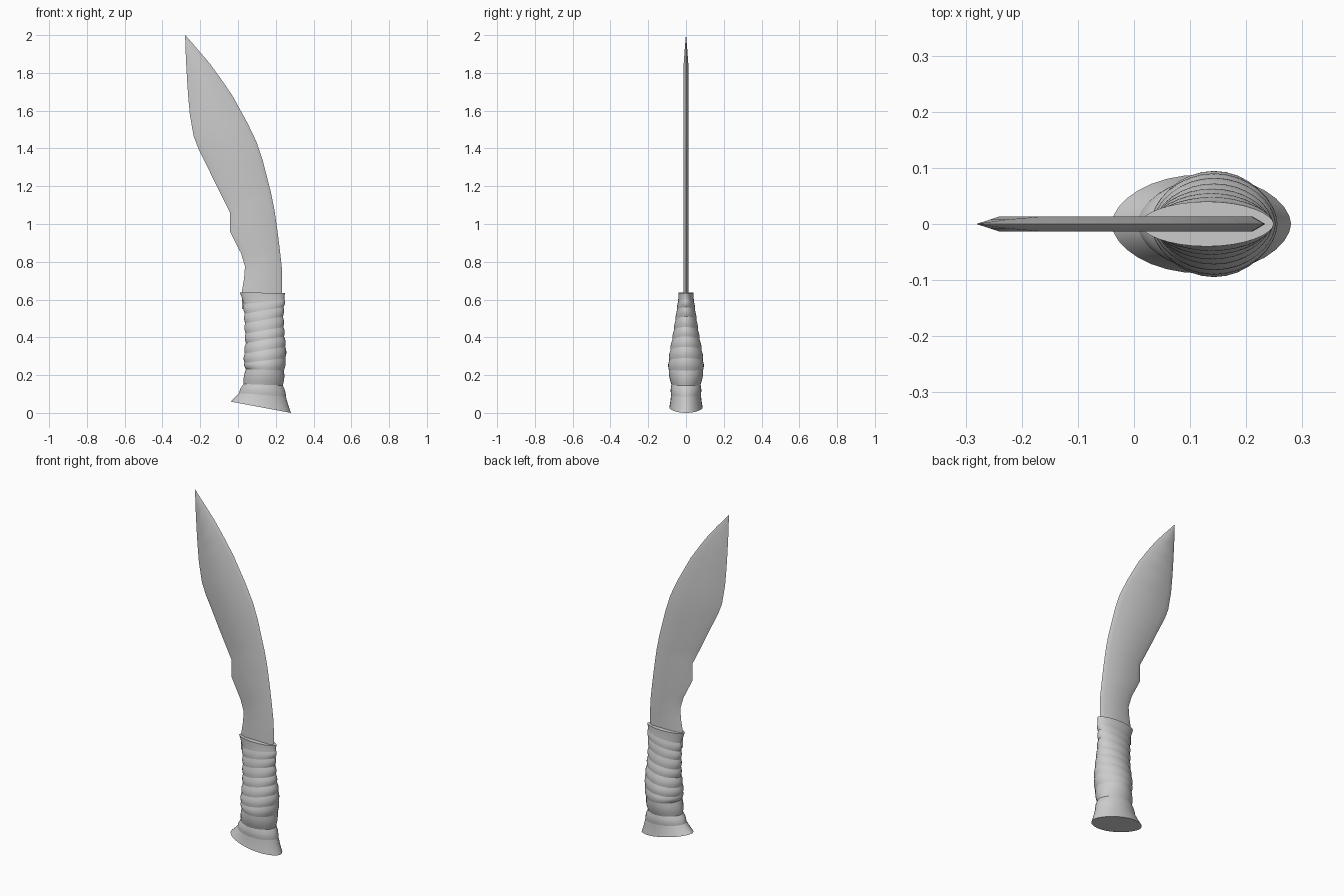
import bpy, bmesh
from math import sin, cos, pi, radians

if "Cube" in bpy.data.objects:
    bpy.data.objects.remove(bpy.data.objects["Cube"])


def loft(name, sections, creases=(), angle=35):
    """Skin closed loops of equal length; smooth except creases and sharp angles."""
    bm = bmesh.new()
    rows = [[bm.verts.new(p) for p in s] for s in sections]
    n = len(rows[0])
    for a, b in zip(rows, rows[1:]):
        for i in range(n):
            j = (i + 1) % n
            bm.faces.new((a[i], a[j], b[j], b[i]))
    bm.faces.new(rows[0])
    bm.faces.new(rows[-1])
    for k in creases:
        for i in range(n):
            bm.edges.get((rows[k][i], rows[k][(i + 1) % n])).smooth = False
    bmesh.ops.remove_doubles(bm, verts=bm.verts, dist=1e-5)
    bmesh.ops.recalc_face_normals(bm, faces=bm.faces)
    for f in bm.faces:
        f.smooth = True
    for e in bm.edges:
        if len(e.link_faces) == 2 and e.calc_face_angle(0) > radians(angle):
            e.smooth = False
    me = bpy.data.meshes.new(name)
    bm.to_mesh(me)
    bm.free()
    ob = bpy.data.objects.new(name, me)
    bpy.context.collection.objects.link(ob)
    return ob


# Blade: cutting-edge point and matching spine point (x, z, x, z) from grip to tip
blade = [
    (.02, .55, .233, .55), (.02, .64, .233, .64), (.032, .71, .234, .70),
    (.037, .775, .232, .77), (.016, .845, .222, .86), (-.042, .96, .208, .97),
    (-.042, 1.06, .192, 1.08), (-.085, 1.145, .175, 1.165), (-.127, 1.23, .153, 1.25),
    (-.168, 1.315, .13, 1.34), (-.21, 1.40, .10, 1.43), (-.235, 1.465, .05, 1.535),
    (-.255, 1.58, -.03, 1.68), (-.264, 1.68, -.09, 1.768), (-.27, 1.77, -.15, 1.85),
    (-.276, 1.88, -.212, 1.923), (-.28, 1.995, -.279, 2.0),
]


def blade_section(xe, ze, xs, zs):
    w = ((xs - xe) ** 2 + (zs - ze) ** 2) ** .5
    t = .013 * min(1, w / .13)
    u, v = min(.035 / w, .3), min(.022 / w, .25)

    def at(f, y):
        return (xe + (xs - xe) * f, y, ze + (zs - ze) * f)
    return [at(0, 0), at(u, -t), at(1 - v, -t), at(1, 0), at(1 - v, t), at(u, t)]


loft("blade", [blade_section(*r) for r in blade])

# Grip: wrap boundaries (left x, left z, right x, right z, half depth), top to bottom
wraps = [
    (.01, .637, .249, .635, .040), (.03, .575, .246, .60, .042),
    (.036, .525, .241, .56, .048), (.038, .475, .237, .51, .055),
    (.04, .42, .24, .455, .063), (.042, .37, .244, .405, .072),
    (.036, .315, .25, .35, .082), (.034, .265, .251, .29, .089),
    (.042, .232, .243, .225, .091), (.03, .153, .237, .145, .077),
    (.006, .105, .254, .085, .079), (-.04, .06, .28, .0, .088),
]
SIDES, STEPS = 32, 5


def grip_section(xl, zl, xr, zr, b, swell):
    c, a, zc, dz = (xl + xr) / 2, (xr - xl) / 2, (zl + zr) / 2, (zr - zl) / 2
    pts = []
    for i in range(SIDES):
        t = 2 * pi * i / SIDES
        s = sin(t)
        pts.append((c + a * swell * cos(t), b * swell * s * abs(s) ** .12, zc + dz * cos(t)))
    return pts


def bands(rows, bulges):
    out = []
    for (p, q), bulge in zip(zip(rows, rows[1:]), bulges):
        for k in range(STEPS):
            u = k / STEPS
            mix = [m + (n - m) * u for m, n in zip(p, q)]
            out.append(grip_section(*mix, 1 + bulge * sin(pi * u)))
    out.append(grip_section(*rows[-1], 1))
    return out


# Wrapped handle with a crease between turns
loft("wrapped_grip", bands(wraps[:10], [-.01] + [.05] * 8),
     creases=[STEPS * k for k in range(10)], angle=50)

# Flared pommel
loft("pommel", bands(wraps[9:], [.04, -.01]),
     creases=[STEPS * k for k in range(3)], angle=50)
